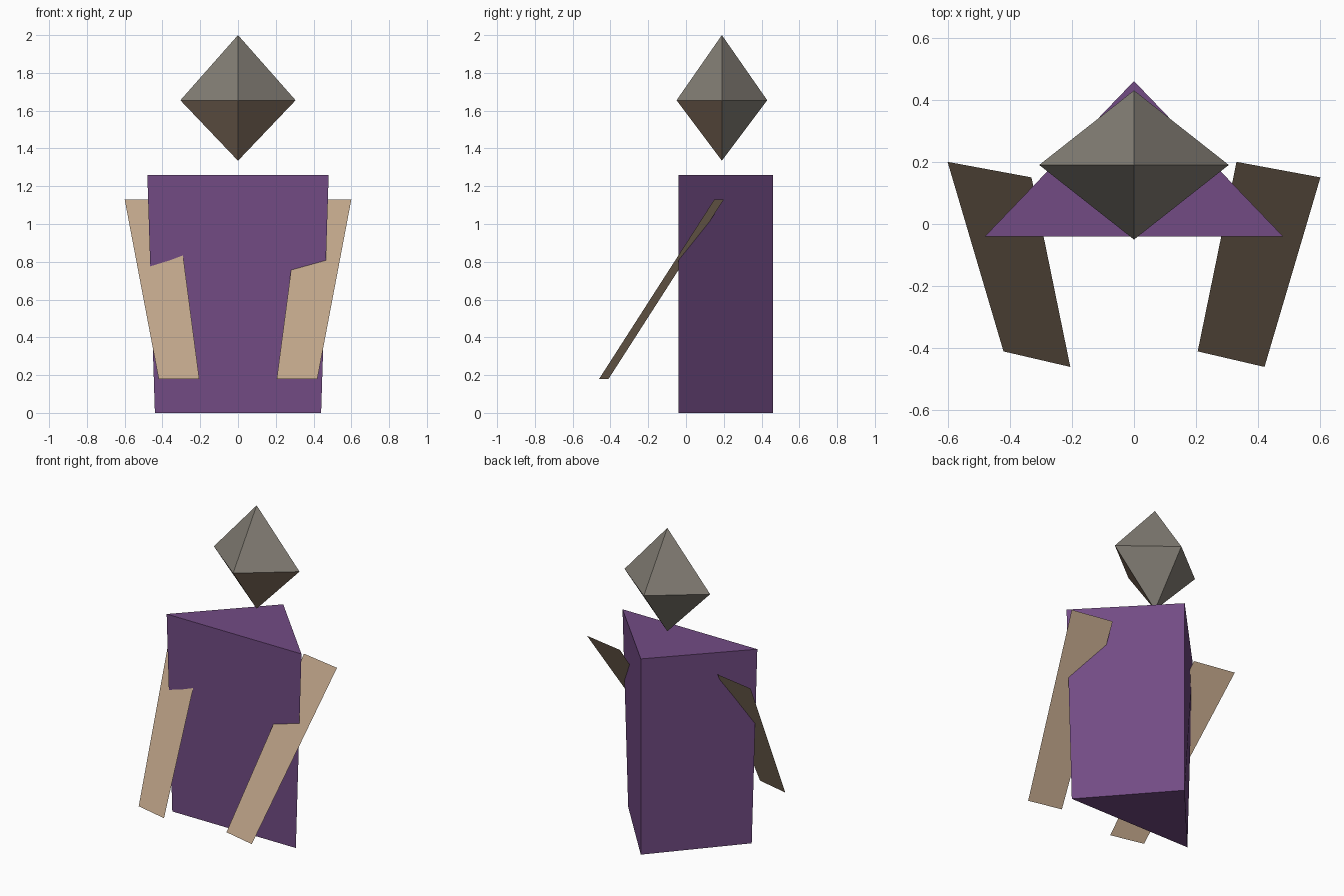
import bpy

# Remove the default cube
if "Cube" in bpy.data.objects:
    bpy.data.objects.remove(bpy.data.objects["Cube"], do_unlink=True)


def linear(c):
    c /= 255
    return c / 12.92 if c <= 0.04045 else ((c + 0.055) / 1.055) ** 2.4


def make_material(name, rgb):
    mat = bpy.data.materials.new(name)
    mat.use_nodes = True
    colour = (*[linear(c) for c in rgb], 1)
    mat.diffuse_color = colour
    shader = next(n for n in mat.node_tree.nodes if n.type == 'BSDF_PRINCIPLED')
    shader.inputs["Base Color"].default_value = colour
    shader.inputs["Roughness"].default_value = 0.8
    return mat


purple = make_material("purple_cloth", (114, 75, 132))
tan = make_material("tan_skin", (188, 162, 135))
grey = make_material("warm_grey", (130, 125, 116))
brown = make_material("brown_face", (138, 117, 99))


def make_part(name, verts, faces, *mats):
    mesh = bpy.data.meshes.new(name)
    mesh.from_pydata(verts, [], faces)
    for mat in mats:
        mesh.materials.append(mat)
    mesh.update()
    obj = bpy.data.objects.new(name, mesh)
    bpy.context.collection.objects.link(obj)
    return obj


# Robe body: triangular prism, slightly wider at the shoulders
FRONT, BACK = -0.04, 0.46
robe = []
for z, half in ((0, 0.44), (1.26, 0.48)):
    robe += [(-half, FRONT, z), (half, FRONT, z), (0, BACK, z)]
sides = [(i, (i + 1) % 3, (i + 1) % 3 + 3, i + 3) for i in range(3)]
make_part("robe_body", robe, [(2, 1, 0), (3, 4, 5)] + sides, purple)

# Head: stretched octahedron, with the two lower front faces as the face
MID_Y, MID_Z = 0.19, 1.655
ring = [(-0.305, MID_Y, MID_Z), (0, MID_Y - 0.24, MID_Z),
        (0.305, MID_Y, MID_Z), (0, MID_Y + 0.24, MID_Z)]
tips = [(0, MID_Y, 2.0), (0, MID_Y, 1.335)]
upper = [(i, (i + 1) % 4, 4) for i in range(4)]
lower = [((i + 1) % 4, i, 5) for i in range(4)]
head = make_part("head", ring + tips, upper + lower, grey, brown)
for face in head.data.polygons:
    if face.normal.y < 0 and face.normal.z < 0:
        face.material_index = 1

# Arms: flat tapered sheets that slope forward, both turned the same way
for name, side in (("right_arm", -1), ("left_arm", 1)):
    top = sorted((side * 0.6, side * 0.33))
    hand = sorted((side * 0.42, side * 0.205))
    arm = [(hand[0], -0.41, 0.18), (hand[1], -0.46, 0.18),
           (top[1], 0.15, 1.13), (top[0], 0.20, 1.13)]
    make_part(name, arm, [(0, 1, 2, 3)], tan)
